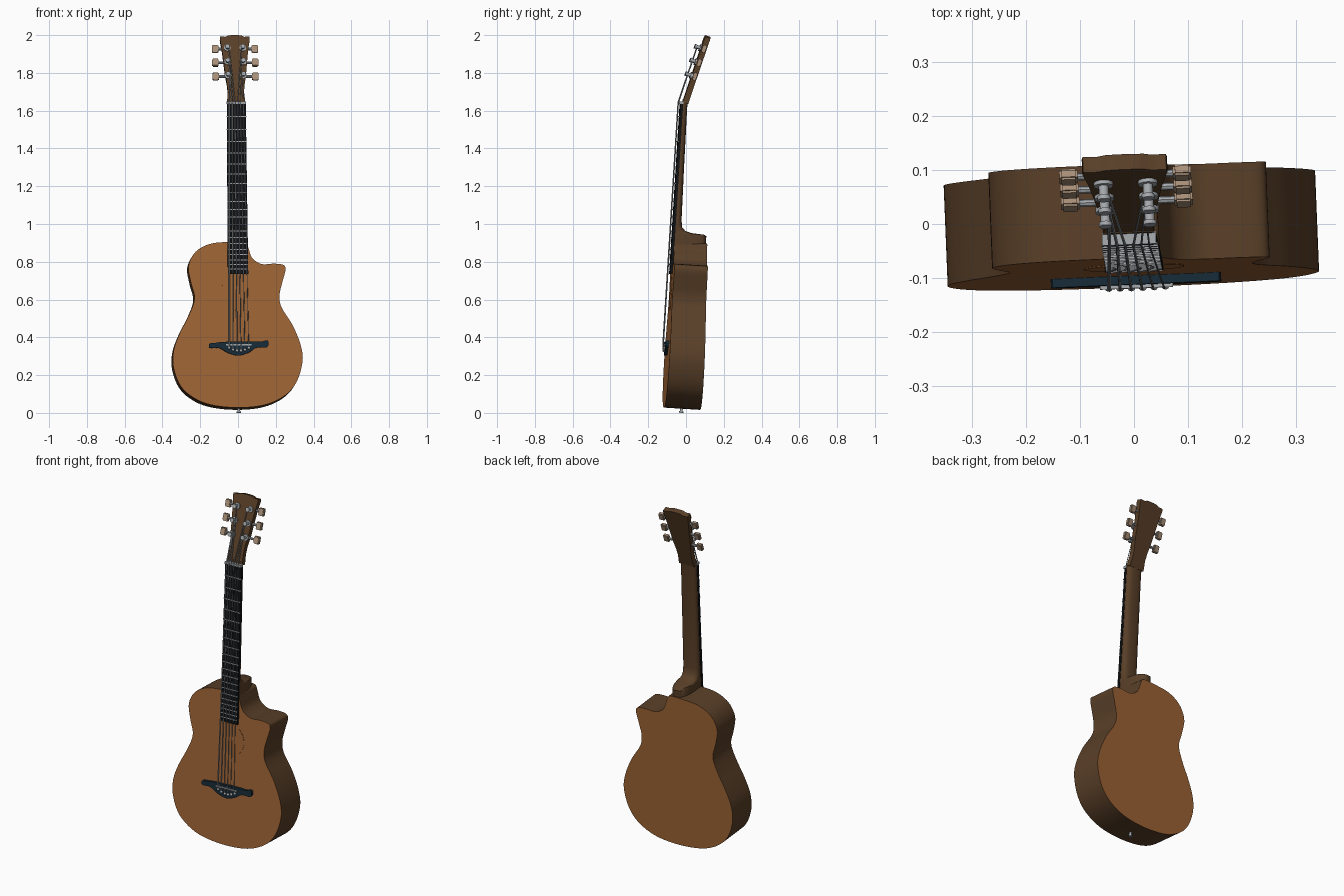
import bpy, bmesh, math
from mathutils import Matrix, Vector

if "Cube" in bpy.data.objects:
    bpy.data.objects.remove(bpy.data.objects["Cube"])

# Working space: x across, d = depth behind the soundboard, z up.
# LEAN tilts the whole guitar slightly backwards and to one side.
LEAN = Matrix(((1, -0.04, 0, 0), (0.04, 1, 0.062, -0.119), (0, -0.062, 1, 0), (0, 0, 0, 1)))


def material(name, rgb):
    m = bpy.data.materials.new(name)
    m.diffuse_color = (*rgb, 1)
    m.use_nodes = True
    m.node_tree.nodes["Principled BSDF"].inputs["Base Color"].default_value = m.diffuse_color
    return m


TOP = material("orange brown wood", (0.35, 0.13, 0.037))
DARK = material("dark brown wood", (0.10, 0.05, 0.021))
BLACK = material("black wood", (0.005, 0.006, 0.007))
BRIDGE = material("blue black wood", (0.008, 0.024, 0.038))
METAL = material("silver metal", (0.38, 0.40, 0.42))
TAN = material("tan button", (0.40, 0.28, 0.19))


def finish(name, bm, *mats):
    bmesh.ops.recalc_face_normals(bm, faces=bm.faces)
    bm.transform(LEAN)
    me = bpy.data.meshes.new(name)
    bm.to_mesh(me)
    bm.free()
    for m in mats:
        me.materials.append(m)
    ob = bpy.data.objects.new(name, me)
    bpy.context.collection.objects.link(ob)
    return ob


def spline(pts, n):
    """Closed smooth curve through the points."""
    out = []
    for i in range(len(pts)):
        p0, p1, p2, p3 = (Vector(pts[(i + k) % len(pts)]) for k in (-1, 0, 1, 2))
        for j in range(n):
            t = j / n
            out.append(0.5 * (2 * p1 + (p2 - p0) * t + (2 * p0 - 5 * p1 + 4 * p2 - p3) * t * t
                              + (3 * p1 - p0 - 3 * p2 + p3) * t ** 3))
    return out


def loft(bm, rings, side_mat=0):
    """Skin a list of closed rings and cap both ends."""
    vs = [[bm.verts.new(p) for p in r] for r in rings]
    n = len(vs[0])
    for a, b in zip(vs, vs[1:]):
        for i in range(n):
            bm.faces.new((a[i], a[(i + 1) % n], b[(i + 1) % n], b[i])).material_index = side_mat
    bm.faces.new(vs[0])
    bm.faces.new(vs[-1])


def rod(bm, a, b, r, sides=8, r2=None):
    a, b = Vector(a), Vector(b)
    v = b - a
    mat = Matrix.Translation((a + b) / 2) @ v.to_track_quat('Z', 'Y').to_matrix().to_4x4()
    bmesh.ops.create_cone(bm, cap_ends=True, segments=sides, radius1=r,
                          radius2=r if r2 is None else r2, depth=v.length, matrix=mat)


def box(bm, c, size, rot=Matrix()):
    bmesh.ops.create_cube(bm, size=1, matrix=Matrix.Translation(c) @ rot @ Matrix.Diagonal((*size, 1)))


def cx(z):
    """Centre line of neck and strings."""
    return 0.004 - 0.0105 * (z - 0.35)


# Body: cutaway outline, slightly thinner towards the neck
outline = [(-0.055, 0.905), (-0.15, 0.894), (-0.225, 0.852), (-0.262, 0.778), (-0.25, 0.693),
           (-0.23, 0.608), (-0.257, 0.524), (-0.31, 0.418), (-0.341, 0.328), (-0.341, 0.238),
           (-0.304, 0.143), (-0.235, 0.08), (-0.14, 0.042), (0, 0.028), (0.14, 0.042),
           (0.246, 0.09), (0.31, 0.164), (0.342, 0.275), (0.33, 0.365), (0.288, 0.466),
           (0.23, 0.56), (0.22, 0.624), (0.235, 0.693), (0.251, 0.755), (0.241, 0.783),
           (0.19, 0.79), (0.125, 0.788), (0.075, 0.82), (0.055, 0.873), (0.035, 0.905)]
shape = spline(outline, 5)
bm = bmesh.new()
loft(bm, [[(p.x, 0, p.y) for p in shape],
          [(p.x, 0.186 - 0.02 * (p.y - 0.3), p.y) for p in shape]], side_mat=1)
finish("body", bm, TOP, DARK)

# Soundhole disc
bm = bmesh.new()
rod(bm, (0.0, 0.002, 0.635), (0.0, -0.002, 0.635), 0.093, 48)
finish("soundhole_disc", bm, TOP)

# Neck with heel: D-shaped rings (z, half width, depth)
bm = bmesh.new()
rings = []
for z, w, dep in [(0.88, 0.051, 0.168), (0.946, 0.051, 0.168), (0.953, 0.051, 0.155), (0.957, 0.051, 0.09),
                  (0.966, 0.051, 0.056), (0.985, 0.051, 0.038), (1.02, 0.05, 0.032),
                  (1.3, 0.049, 0.028), (1.62, 0.048, 0.025), (1.66, 0.048, 0.03)]:
    ring = []
    for k in range(17):
        c, s = math.cos(math.pi * k / 16), max(0, math.sin(math.pi * k / 16))
        ring.append((cx(z) + w * math.copysign(abs(c) ** 0.7, c), dep * s ** 0.7, z))
    rings.append(ring)
loft(bm, rings)
finish("neck", bm, DARK)

# Fretboard, frets and nut
bm = bmesh.new()
loft(bm, [[(cx(z) - w, 0.001, z), (cx(z) + w, 0.001, z), (cx(z) + w, -0.014, z), (cx(z) - w, -0.014, z)]
          for z, w in ((0.735, 0.054), (1.635, 0.05))])
finish("fretboard", bm, BLACK)
bm = bmesh.new()
for i in range(1, 21):
    z = 1.64 - 1.285 * (1 - 2 ** (-i / 12))
    box(bm, (cx(z), -0.0145, z), (0.104, 0.005, 0.005))
finish("frets", bm, METAL)
bm = bmesh.new()
box(bm, (cx(1.641), -0.009, 1.641), (0.1, 0.024, 0.013))
finish("nut", bm, METAL)

# Headstock, angled back; h is the height behind its front face
SLOPE = 0.27
TILT = Matrix.Rotation(-math.atan(SLOPE), 4, 'X')


def head(x, z, h):
    return Vector((cx(z) + x, SLOPE * (z - 1.65) + 0.965 * h, z - 0.26 * h))


half = [(0.048, 1.645), (0.043, 1.70), (0.046, 1.74), (0.055, 1.79), (0.062, 1.86), (0.07, 1.93),
        (0.079, 1.985), (0.077, 1.998), (0.05, 1.997), (0.036, 2.004), (0.015, 2.006)]
full = half + [(-x, z) for x, z in reversed(half)]
bm = bmesh.new()
loft(bm, [[head(x, z, h) for x, z in full] for h in (0, 0.03)])
finish("headstock", bm, DARK)

# Tuners: posts, washers, shafts and buttons on both sides
metal, buttons = bmesh.new(), bmesh.new()
post_z = (1.788, 1.862, 1.936)
for s in (-1, 1):
    for z in post_z:
        px = s * 0.041
        rod(metal, head(px, z, 0.005), head(px, z, -0.007), 0.018, 12)
        rod(metal, head(px, z, 0), head(px, z, -0.034), 0.009, 12)
        rod(metal, head(px, z, -0.026), head(px, z, -0.034), 0.012, 12)
        rod(metal, head(s * 0.045, z, 0.014), head(s * 0.1, z, 0.014), 0.007)
        box(buttons, head(s * 0.105, z, 0.014), (0.034, 0.021, 0.042), TILT)
bmesh.ops.bevel(buttons, geom=buttons.edges[:], offset=0.004, segments=2, affect='EDGES')
finish("tuner_posts", metal, METAL)
finish("tuner_buttons", buttons, TAN)

# Bridge with curved lower edge, and saddle
bm = bmesh.new()
pts = spline([(-0.151, 0.366), (-0.148, 0.343), (-0.10, 0.343), (-0.055, 0.318), (0, 0.303),
              (0.055, 0.318), (0.10, 0.345), (0.154, 0.348), (0.157, 0.382), (0.12, 0.376),
              (0.08, 0.378), (0, 0.377), (-0.08, 0.375), (-0.12, 0.370)], 4)
loft(bm, [[(p.x, d, p.y) for p in pts] for d in (0.001, -0.016)])
finish("bridge", bm, BRIDGE)
bm = bmesh.new()
box(bm, (0.004, -0.017, 0.36), (0.135, 0.011, 0.008))
finish("saddle", bm, METAL)

# Strings and bridge pins
strings, pins = bmesh.new(), bmesh.new()
for i in range(6):
    k = i - 2.5
    r = 0.0034 - 0.0003 * i
    pin = Vector((0.005 + 0.021 * k, -0.018, 0.328 + 0.0025 * k * k))
    rod(pins, pin + Vector((0, 0.01, 0)), pin + Vector((0, -0.004, 0)), 0.006, 10)
    bmesh.ops.create_uvsphere(pins, u_segments=10, v_segments=6, radius=0.008,
                              matrix=Matrix.Translation(pin))
    j = i if i < 3 else 5 - i
    post = head((-1 if i < 3 else 1) * 0.034, post_z[j], -0.02)
    path = [pin, Vector((0.004 + 0.0205 * k, -0.024, 0.36)),
            Vector((cx(1.641) + 0.0148 * k, -0.023, 1.641)), post]
    for a, b in zip(path, path[1:]):
        rod(strings, a, b, r, 6)
finish("strings", strings, METAL)
finish("bridge_pins", pins, METAL)

# Strap pin under the body
bm = bmesh.new()
rod(bm, (0.008, 0.093, 0.04), (0.008, 0.093, 0.012), 0.007, 12)
rod(bm, (0.008, 0.093, 0.014), (0.008, 0.093, 0.006), 0.011, 12)
finish("strap_pin", bm, METAL)

# Smooth shading with sharp edges kept
for ob in bpy.context.collection.objects:
    ob.select_set(True)
    bpy.context.view_layer.objects.active = ob
bpy.ops.object.shade_smooth_by_angle(angle=math.radians(35))
